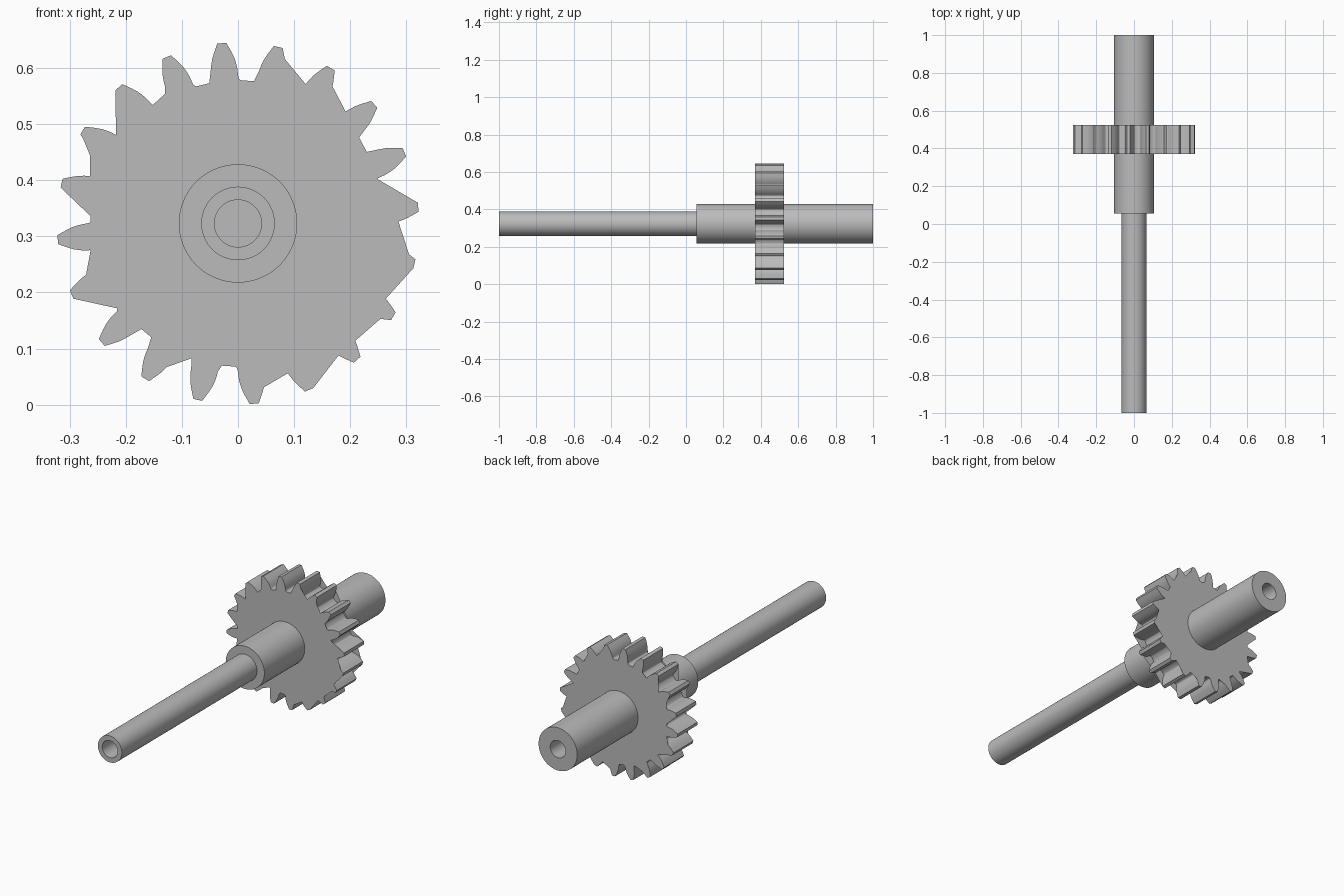
import bpy, bmesh
from math import sin, cos, pi, radians
from mathutils import Vector

cube = bpy.data.objects.get("Cube")
if cube:
    bpy.data.objects.remove(cube, do_unlink=True)

AXIS_Z = 0.323

steel = bpy.data.materials.new("plain grey")
steel.use_nodes = True
GREY = (0.5, 0.5, 0.5, 1)
steel.diffuse_color = GREY
steel.node_tree.nodes["Principled BSDF"].inputs["Base Color"].default_value = GREY


def finish(name, bm):
    """Turn a bmesh into a smooth-shaded object on the shaft axis."""
    bmesh.ops.recalc_face_normals(bm, faces=bm.faces)
    mesh = bpy.data.meshes.new(name)
    bm.to_mesh(mesh)
    bm.free()
    mesh.materials.append(steel)
    obj = bpy.data.objects.new(name, mesh)
    obj.location.z = AXIS_Z
    bpy.context.collection.objects.link(obj)
    bpy.ops.object.select_all(action='DESELECT')
    obj.select_set(True)
    bpy.context.view_layer.objects.active = obj
    bpy.ops.object.shade_smooth_by_angle(angle=radians(30))
    return obj


# Hollow stepped shaft: closed (radius, y) section turned about the y axis
BORE, THIN, THICK, STEP = 0.042, 0.0655, 0.1055, 0.055
section = [(BORE, -1), (THIN, -1), (THIN, STEP), (THICK, STEP), (THICK, 1), (BORE, 1)]
SIDES = 72
bm = bmesh.new()
rings = [[bm.verts.new((r * cos(2 * pi * i / SIDES), y, r * sin(2 * pi * i / SIDES)))
          for i in range(SIDES)] for r, y in section]
for k, ring in enumerate(rings):
    after = rings[(k + 1) % len(rings)]
    for i in range(SIDES):
        j = (i + 1) % SIDES
        bm.faces.new((ring[i], ring[j], after[j], after[i]))
finish("stepped_shaft", bm)

# Gear wheel: one tooth flank (distance along tooth, half width), mirrored and repeated
TEETH, FIRST, FRONT, BACK = 20, radians(95.15), 0.37, 0.525
flank = [(0.2535, 0.0285), (0.2555, 0.0258), (0.259, 0.0242), (0.265, 0.0238),
         (0.275, 0.0236), (0.285, 0.0222), (0.295, 0.0198), (0.305, 0.016),
         (0.315, 0.0115), (0.3225, 0.008)]
tooth = [(d, -w) for d, w in flank] + [(d, w) for d, w in reversed(flank)]
bm = bmesh.new()
outline = []
for t in range(TEETH):
    a = FIRST + 2 * pi * t / TEETH
    for d, w in tooth:
        outline.append(bm.verts.new((d * cos(a) - w * sin(a), FRONT,
                                     d * sin(a) + w * cos(a))))
wheel = bm.faces.new(outline)
bmesh.ops.triangulate(bm, faces=[wheel])
made = bmesh.ops.extrude_face_region(bm, geom=bm.faces[:], use_keep_orig=True)
bmesh.ops.translate(bm, vec=Vector((0, BACK - FRONT, 0)),
                    verts=[g for g in made["geom"] if isinstance(g, bmesh.types.BMVert)])
finish("gear_wheel", bm)
